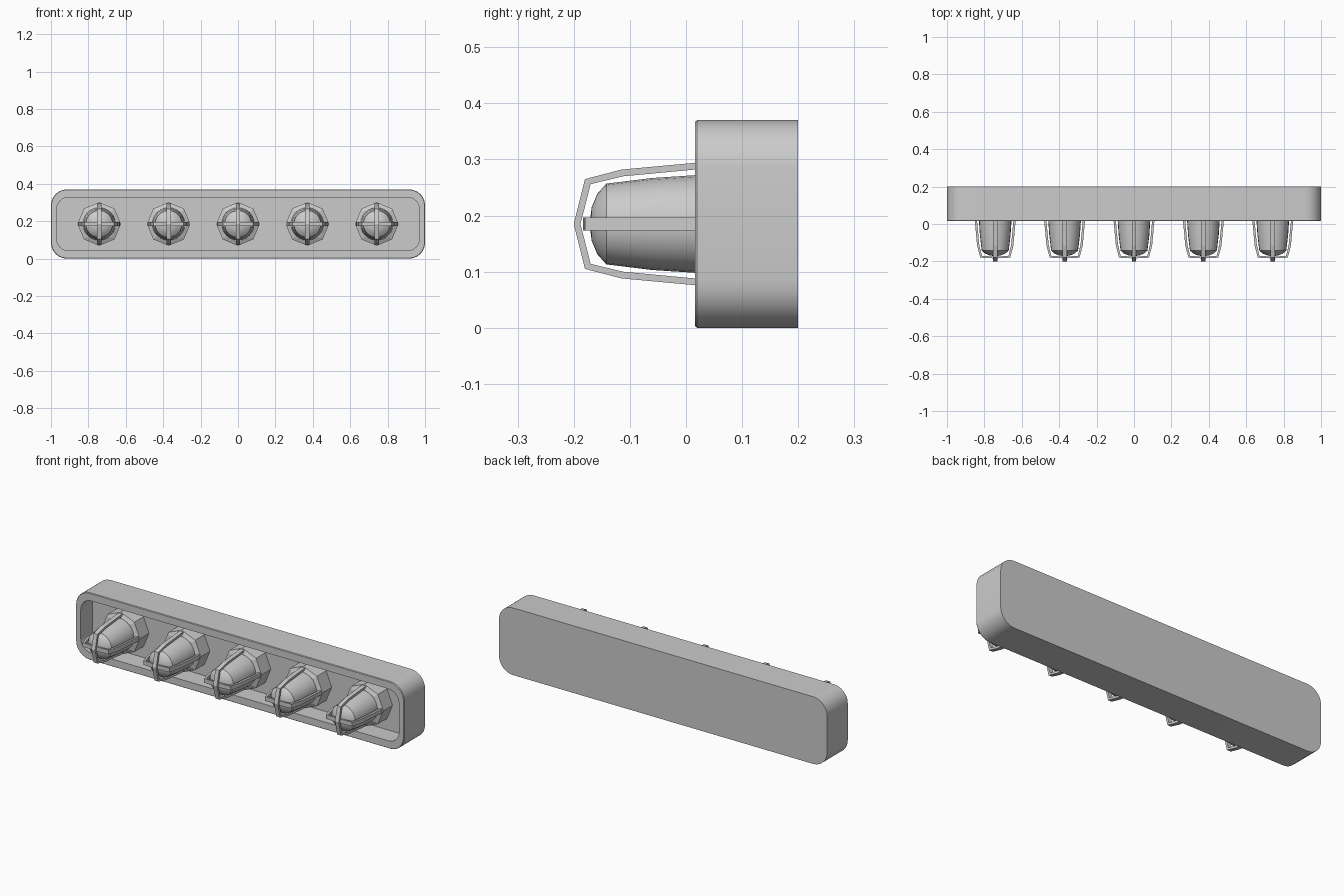
import bpy, bmesh
from math import pi, sin, cos
from mathutils import Matrix, Vector

if "Cube" in bpy.data.objects:
    bpy.data.objects.remove(bpy.data.objects["Cube"])

ZC = 0.185


def finish(bm, name, smooth=None):
    bmesh.ops.recalc_face_normals(bm, faces=bm.faces)
    me = bpy.data.meshes.new(name)
    bm.to_mesh(me)
    bm.free()
    ob = bpy.data.objects.new(name, me)
    bpy.context.collection.objects.link(ob)
    if smooth:
        bpy.ops.object.select_all(action='DESELECT')
        ob.select_set(True)
        bpy.context.view_layer.objects.active = ob
        bpy.ops.object.shade_smooth_by_angle(angle=smooth)
    return ob


def rounded_loop(bm, hx, hz, r, y, n=6):
    """Rounded rectangle of vertices in the xz plane."""
    vs = []
    for k, (sx, sz) in enumerate([(1, 1), (-1, 1), (-1, -1), (1, -1)]):
        for i in range(n + 1):
            a = (k + i / n) * pi / 2
            vs.append(bm.verts.new((sx * (hx - r) + r * cos(a), y,
                                    ZC + sz * (hz - r) + r * sin(a))))
    return vs


def skin(bm, loops):
    """Bridge successive loops and cap both ends."""
    for a, b in zip(loops, loops[1:]):
        for i in range(len(a)):
            j = (i + 1) % len(a)
            bm.faces.new((a[i], a[j], b[j], b[i]))
    bm.faces.new(loops[0])
    bm.faces.new(loops[-1])


def turned(name, x, profile, sides, smooth=None):
    """Solid of revolution about the y axis, profile is (y, radius)."""
    bm = bmesh.new()
    loops = [[bm.verts.new((x + r * cos(2 * pi * i / sides), y,
                            ZC + r * sin(2 * pi * i / sides)))
              for i in range(sides)] for y, r in profile]
    skin(bm, loops)
    return finish(bm, name, smooth)


def cage_bar(name, x, outer, inner, turn):
    """Flat strip bent over the bulb; half paths are (offset, y)."""
    bm = bmesh.new()
    full = lambda p: p + [(-o, y) for o, y in reversed(p) if o > 0]
    rings = []
    for (ao, ay), (bo, by) in zip(full(outer), full(inner)):
        rings.append([bm.verts.new(c) for c in
                      ((-.0115, ay, ao), (.0115, ay, ao), (.0115, by, bo), (-.0115, by, bo))])
    skin(bm, rings)
    bm.transform(Matrix.Translation(Vector((x, 0, ZC))) @ Matrix.Rotation(turn, 4, 'Y'))
    return finish(bm, name)


# Housing: rounded block with a shallow tray cut into the front
bm = bmesh.new()
skin(bm, [rounded_loop(bm, *s) for s in (
    (1.0, .185, .085, .2), (1.0, .185, .085, .02), (.997, .182, .082, .016),
    (.97, .143, .065, .016), (.97, .143, .065, .12))])
finish(bm, "housing", 0.6)

# Five caged lamps
peak_out = [(.111, .06), (.109, .016), (.097, -.115), (.08, -.18), (0, -.2)]
peak_in = [(.099, .06), (.097, .016), (.085, -.112), (.071, -.17), (0, -.188)]
flat_out = [(.111, .06), (.109, .016), (.097, -.115), (.08, -.18), (0, -.184)]
flat_in = [(.099, .06), (.097, .016), (.085, -.112), (.071, -.171), (0, -.174)]
for i in range(5):
    x = (i - 2) * 0.371
    turned(f"lamp_base_{i}", x, [(.122, .116), (.04, .116), (.03, .095)], 8)
    turned(f"bulb_{i}", x, [(.05, .088), (.016, .087), (-.06, .082), (-.142, .072),
                            (-.158, .054), (-.168, .03), (-.171, .008)], 24, 0.7)
    cage_bar(f"cage_bar_upright_{i}", x, peak_out, peak_in, 0)
    cage_bar(f"cage_bar_level_{i}", x, flat_out, flat_in, pi / 2)
